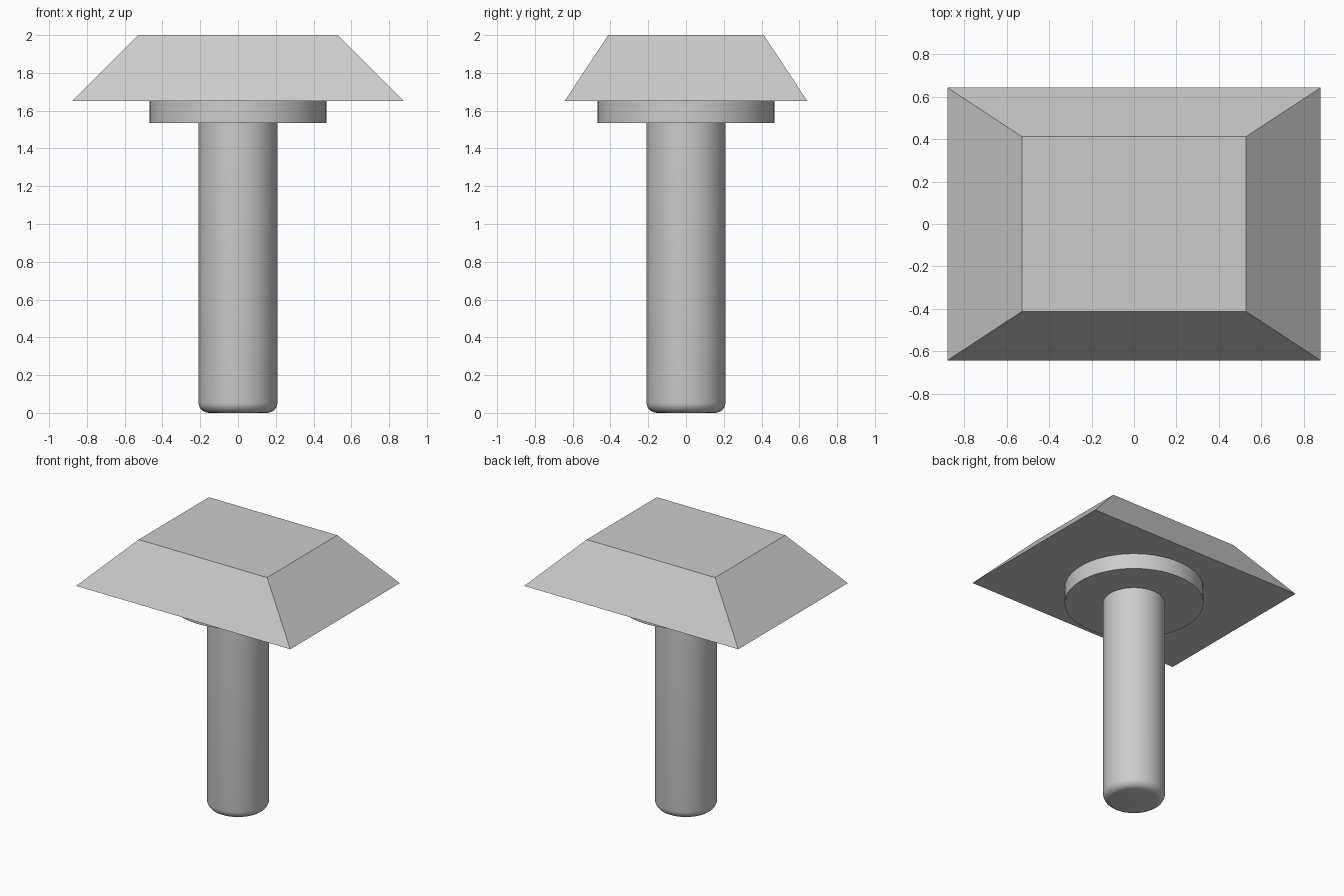
import bpy
import bmesh
import math

cube = bpy.data.objects.get("Cube")
if cube:
    bpy.data.objects.remove(cube, do_unlink=True)

grey = bpy.data.materials.new("plain grey")
grey.use_nodes = True
colour = (0.6, 0.6, 0.6, 1)
grey.diffuse_color = colour
grey.node_tree.nodes["Principled BSDF"].inputs["Base Color"].default_value = colour


def add_object(name, bm):
    bmesh.ops.recalc_face_normals(bm, faces=bm.faces)
    mesh = bpy.data.meshes.new(name)
    bm.to_mesh(mesh)
    bm.free()
    mesh.materials.append(grey)
    obj = bpy.data.objects.new(name, mesh)
    bpy.context.collection.objects.link(obj)
    return obj


def cylinder(name, radius, bottom, top, fillet=0):
    bm = bmesh.new()
    bmesh.ops.create_cone(bm, cap_ends=True, segments=64, radius1=radius,
                          radius2=radius, depth=top - bottom)
    bmesh.ops.translate(bm, verts=bm.verts, vec=(0, 0, (bottom + top) / 2))
    if fillet:
        rim = [e for e in bm.edges if all(v.co.z < bottom + 0.01 for v in e.verts)]
        bmesh.ops.bevel(bm, geom=rim, offset=fillet, segments=6,
                        profile=0.5, affect='EDGES')
    obj = add_object(name, bm)
    bpy.ops.object.select_all(action='DESELECT')
    obj.select_set(True)
    bpy.context.view_layer.objects.active = obj
    bpy.ops.object.shade_smooth_by_angle(angle=math.radians(35))
    return obj


# Round stem with a filleted lower end, and the collar above it
cylinder("stem", 0.209, 0, 1.535, fillet=0.055)
cylinder("collar", 0.468, 1.535, 1.65)

# Rectangular head with sloping sides
bm = bmesh.new()
bmesh.ops.create_cube(bm, size=2)
for v in bm.verts:
    upper = v.co.z > 0
    half_x, half_y, z = (0.528, 0.412, 2) if upper else (0.88, 0.643, 1.65)
    v.co = (v.co.x * half_x, v.co.y * half_y, z)
add_object("head", bm)
